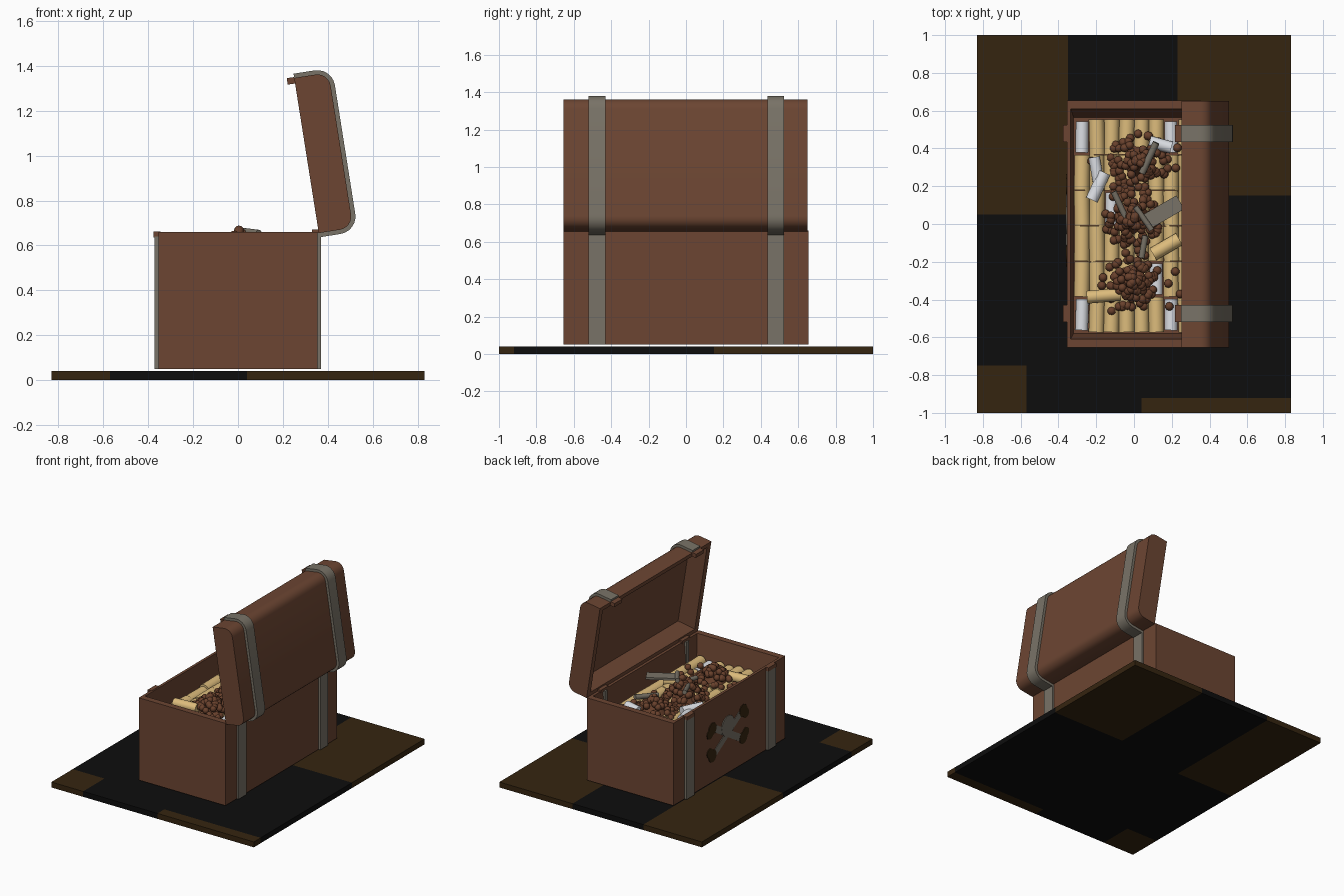
import bpy, bmesh, math, random
from mathutils import Matrix, Vector

cube = bpy.data.objects.get("Cube")
if cube:
    bpy.data.objects.remove(cube, do_unlink=True)
random.seed(4)


def material(name, r, g, b):
    m = bpy.data.materials.new(name)
    m.use_nodes = True
    m.diffuse_color = (r, g, b, 1)
    m.node_tree.nodes["Principled BSDF"].inputs["Base Color"].default_value = (r, g, b, 1)
    return m


WOOD = material("chest brown", .15, .06, .032)
STRAP = material("iron grey", .19, .17, .135)
BLACK = material("ground black", .004, .004, .004)
EARTH = material("ground brown", .036, .018, .005)
GOLD = material("pale gold", .72, .5, .2)
SILVER = material("silver", .72, .74, .78)
COIN = material("copper brown", .14, .052, .025)


def finish(name, bm, *mats, smooth=False):
    bmesh.ops.recalc_face_normals(bm, faces=bm.faces)
    mesh = bpy.data.meshes.new(name)
    bm.to_mesh(mesh)
    bm.free()
    for m in mats:
        mesh.materials.append(m)
    ob = bpy.data.objects.new(name, mesh)
    bpy.context.collection.objects.link(ob)
    if smooth:
        bpy.ops.object.select_all(action='DESELECT')
        ob.select_set(True)
        bpy.context.view_layer.objects.active = ob
        bpy.ops.object.shade_smooth_by_angle(angle=math.radians(40))
    return ob


def add_box(bm, x, y, z, place=Vector):
    """Box between three (low, high) ranges, mapped through place."""
    made = bmesh.ops.create_cube(bm, size=1)["verts"]
    for v in made:
        v.co = place([r[0] if c < 0 else r[1] for c, r in zip(v.co, (x, y, z))])


def box(name, mat, x, y, z, place=Vector):
    bm = bmesh.new()
    add_box(bm, x, y, z, place)
    return finish(name, bm, mat)


def loft(name, mat, rings, smooth=False):
    """Skin a list of equal point rings and cap both ends."""
    bm = bmesh.new()
    loops = [[bm.verts.new(p) for p in ring] for ring in rings]
    n = len(loops[0])
    for a, b in zip(loops, loops[1:]):
        for i in range(n):
            bm.faces.new((a[i], a[(i + 1) % n], b[(i + 1) % n], b[i]))
    bm.faces.new(loops[0])
    bm.faces.new(loops[-1])
    return finish(name, bm, mat, smooth=smooth)


def rect(x0, x1, y0, y1, z):
    return [(x0, y0, z), (x1, y0, z), (x1, y1, z), (x0, y1, z)]


def rod(name, mat, centre, length, radius, turn=90, tilt=0, sides=12):
    bm = bmesh.new()
    rot = Matrix.Rotation(math.radians(turn), 4, 'Z') @ Matrix.Rotation(math.radians(90 - tilt), 4, 'Y')
    bmesh.ops.create_cone(bm, cap_ends=True, segments=sides, radius1=radius, radius2=radius,
                          depth=length, matrix=Matrix.Translation(centre) @ rot)
    return finish(name, bm, mat, smooth=True)


# Ground slab, cut into black and brown patches
bm = bmesh.new()
add_box(bm, (-.83, .83), (-1, 1), (0, .04))
for axis, cuts in ((0, (-.57, -.35, .04, .23)), (1, (-.92, -.75, .05, .15))):
    for c in cuts:
        co, no = Vector(), Vector()
        co[axis], no[axis] = c, 1
        bmesh.ops.bisect_plane(bm, geom=bm.verts[:] + bm.edges[:] + bm.faces[:], plane_co=co, plane_no=no)
for f in bm.faces:
    x, y, z = f.calc_center_median()
    earth = (x < -.35 and y > .05) or (x > .23 and y > .15) or (x < -.57 and y < -.75) or (x > .04 and y < -.92)
    f.material_index = int(earth)
finish("ground_slab", bm, BLACK, EARTH)

# Chest body: open box with a tapering inside
BED = .45
loft("chest_body", WOOD, [rect(-.355, .355, -.655, .655, .05), rect(-.355, .355, -.655, .655, .66),
                          rect(-.335, .335, -.61, .61, .66), rect(-.32, .32, -.58, .565, BED)])

# Lid, laid out along u (hinge to lip) and w (outward depth), then leaned back
LEAN = math.radians(9)
LENGTH, DEPTH, ROUND = .70, .155, .06


def lid(p):
    u, y, w = p
    return Vector((.36 - u * math.sin(LEAN) + w * math.cos(LEAN), y,
                   .655 + u * math.cos(LEAN) + w * math.sin(LEAN)))


ARC = [math.radians(a) for a in range(0, 91, 15)]
rings = [rect(.06, LENGTH - .06, -.57, .57, .115), rect(.03, LENGTH - .03, -.61, .61, 0)]
rings += [rect(0, LENGTH, -.655, .65, 0)]
for a in ARC:
    inset = ROUND * (1 - math.cos(a))
    rings.append(rect(inset, LENGTH - inset, -.655, .65, DEPTH - ROUND + ROUND * math.sin(a)))
loft("lid", WOOD, [[lid(p) for p in r] for r in rings], smooth=True)


def strap_path(radius):
    """Open path round the outside of the lid, from hinge to lip."""
    grow = radius - ROUND
    half = [(-grow, 0)] + [(ROUND - radius * math.cos(a), DEPTH - ROUND + radius * math.sin(a)) for a in ARC]
    return half + [(LENGTH - u, w) for u, w in reversed(half)]


# Straps, clasps and hinges, one set at each end
for side, yc in (("right", -.475), ("left", .48)):
    y = (yc - .045, yc + .045)
    inner, outer = strap_path(ROUND - .004), strap_path(ROUND + .019)
    rings = [[lid((u, yy, w)) for u, w, yy in
              ((*a, y[0]), (*b, y[0]), (*b, y[1]), (*a, y[1]))] for a, b in zip(inner, outer)]
    loft(side + "_lid_strap", STRAP, rings, smooth=True)
    box(side + "_lid_clasp", WOOD, (LENGTH - .025, LENGTH + .004), y, (-.033, .01), lid)
    box(side + "_back_strap", STRAP, (.35, .37), y, (.05, .655))
    box(side + "_front_strap", STRAP, (-.373, -.35), y, (.05, .64))
    box(side + "_front_catch", WOOD, (-.376, -.345), y, (.635, .662))
    box(side + "_inner_hinge", STRAP, (.318, .338), (yc - .015, yc + .015), (BED, .655))
    box(side + "_hinge_leaf", WOOD, (.33, .372), y, (.65, .672))


# Front ornament: thin crossed plates with round dark ends
def disc(name, mat, y, z, radius, x):
    rod(name, mat, (x, y, z), .008, radius, turn=0, sides=20)


disc("ornament_centre", STRAP, .02, .40, .075, -.357)
for i, s in enumerate((1, -1)):
    bm = bmesh.new()
    add_box(bm, (-.359, -.353), (-.17, .17), (-.025, .025))
    bmesh.ops.rotate(bm, verts=bm.verts, cent=(0, 0, 0), matrix=Matrix.Rotation(.55 * s, 3, 'X'))
    bmesh.ops.translate(bm, verts=bm.verts, vec=(0, .02, .345))
    finish("ornament_bar_%d" % i, bm, STRAP)
    for e in (1, -1):
        disc("ornament_end", EARTH, .02 + .18 * e, .345 + .1 * s * e, .045, -.356)
        disc("ornament_lobe", EARTH, .02 + .21 * e, .345 + .07 * s * e, .035, -.356)

# Bed of bars
silver_cells = {(0, 0), (0, 5), (6, 5), (6, 0), (5, 1), (2, 3)}
for col in range(8):
    for row in range(6):
        shiny = (col, row) in silver_cells
        at = (-.275 + col * .0785, -.48 + row * .188, BED + .035 + random.uniform(-.008, .008))
        rod("silver_bar" if shiny else "gold_bar", SILVER if shiny else GOLD, at,
            .165 if shiny else .186, .034 if shiny else .041, turn=90 + random.uniform(-2, 2))

# Coin heaps, each a core covered with round pieces
top = BED + .06
for i, (cx, cy, peak) in enumerate(((.03, .33, .62), (-.01, .04, .67), (-.02, -.3, .63))):
    bm = bmesh.new()
    bmesh.ops.create_cone(bm, cap_ends=True, segments=14, radius1=.1, radius2=.03, depth=peak - top,
                          matrix=Matrix.Translation((cx, cy, (peak + top) / 2 - .02)))
    for k in range(85):
        r = .155 * random.random() ** .6
        a = random.uniform(0, math.tau)
        z = top + (peak - top) * max(0, 1 - r / .14) + .012
        bmesh.ops.create_uvsphere(bm, u_segments=10, v_segments=6, radius=.023, matrix=Matrix.Translation(
            (cx + r * math.cos(a), cy + r * math.sin(a), z)))
    finish("coin_heap_%d" % i, bm, COIN, smooth=True)

# Scattered single pieces
bm = bmesh.new()
for k in range(22):
    at = (random.uniform(-.25, .25), random.uniform(-.52, .52), top + .015)
    bmesh.ops.create_uvsphere(bm, u_segments=10, v_segments=6, radius=.023, matrix=Matrix.Translation(at))
finish("loose_coins", bm, COIN, smooth=True)

# Loose rolls and iron pieces lying on the treasure
rod("loose_silver", SILVER, (-.19, .2, .55), .16, .033, 65)
rod("loose_silver", SILVER, (-.2, .29, .54), .13, .03, 100)
rod("loose_silver", SILVER, (.14, .42, .55), .12, .032, -15)
rod("loose_gold", GOLD, (-.16, -.38, .55), .18, .034, 5)
rod("loose_gold", GOLD, (.17, -.12, .54), .16, .036, 30)
rod("iron_rod", STRAP, (.08, .35, .63), .18, .018, 65, 8)
rod("iron_rod", STRAP, (-.07, .09, .63), .18, .016, 115, 6)
rod("iron_rod", STRAP, (.05, .03, .66), .15, .015, 125, 4)
rod("iron_rod", STRAP, (.05, -.12, .58), .12, .016, 80, 4)
spin = Matrix.Rotation(math.radians(30), 3, 'Z')
box("iron_plate", STRAP, (-.11, .11), (-.042, .042), (-.008, .008),
    lambda p: spin @ Vector(p) + Vector((.15, .06, .645)))
